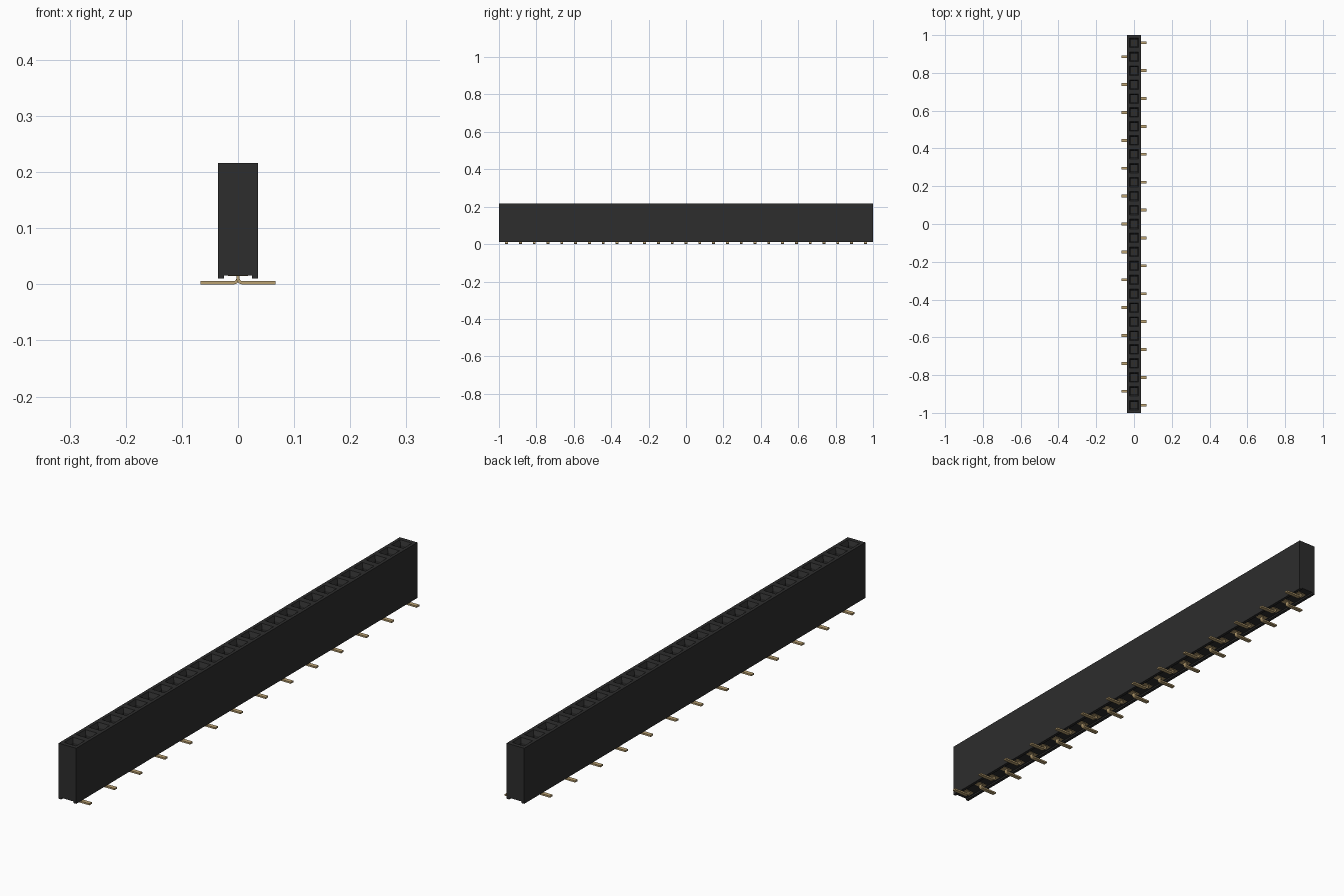
import bpy, bmesh, math
from mathutils import Matrix, Vector

cube = bpy.data.objects.get("Cube")
if cube:
    bpy.data.objects.remove(cube, do_unlink=True)

PINS = 27
PITCH = 0.0738
HALF_X = 0.036
Z_LOW, Z_CEIL, Z_TOP = 0.010, 0.016, 0.216


def material(name, color):
    m = bpy.data.materials.new(name)
    m.use_nodes = True
    m.diffuse_color = (*color, 1)
    bsdf = next(n for n in m.node_tree.nodes if n.type == 'BSDF_PRINCIPLED')
    bsdf.inputs["Base Color"].default_value = (*color, 1)
    return m


def mesh_from(bm, name, mat):
    bmesh.ops.recalc_face_normals(bm, faces=bm.faces)
    me = bpy.data.meshes.new(name)
    bm.to_mesh(me)
    bm.free()
    me.materials.append(mat)
    return me


def add_object(name, me):
    ob = bpy.data.objects.new(name, me)
    bpy.context.collection.objects.link(ob)
    return ob


def loft(bm, profile, ys):
    """Sweep an (x, z) outline through the given y stations and cap the ends."""
    rings = [[bm.verts.new((x, y, z)) for x, z in profile] for y in ys]
    n = len(profile)
    for a, b in zip(rings, rings[1:]):
        for i in range(n):
            j = (i + 1) % n
            bm.faces.new((a[i], a[j], b[j], b[i]))
    bm.faces.new(rings[0])
    bm.faces.new(rings[-1])


def box(bm, size, center):
    bmesh.ops.create_cube(bm, size=1, matrix=Matrix.Translation(center) @ Matrix.Diagonal((*size, 1)))


black = material("black plastic", (0.026, 0.026, 0.026))
gold = material("gold metal", (0.50, 0.36, 0.17))

pin_y = [(i - (PINS - 1) / 2) * PITCH for i in range(PINS)]

# Housing: bar with a channel along its underside, one cell per socket
bm = bmesh.new()
profile = [(-HALF_X, Z_LOW), (-0.025, Z_LOW), (-0.025, Z_CEIL), (0.025, Z_CEIL),
           (0.025, Z_LOW), (HALF_X, Z_LOW), (HALF_X, Z_TOP), (-HALF_X, Z_TOP)]
edges = [pin_y[0] - PITCH / 2] + [y + PITCH / 2 for y in pin_y]
loft(bm, profile, [-1.0] + edges + [1.0])
bmesh.ops.recalc_face_normals(bm, faces=bm.faces)

# Sockets: square funnel mouth leading into a narrow shaft
cells = [f for f in bm.faces if f.normal.z > 0.9 and f.calc_center_median().z > 0.2
         and abs(f.calc_center_median().y) < pin_y[-1] + 0.01]
bmesh.ops.inset_individual(bm, faces=cells, thickness=0.0165)
bmesh.ops.inset_individual(bm, faces=cells, thickness=0.010)
for f in cells:
    for v in f.verts:
        v.co.z -= 0.016
shaft = bmesh.ops.extrude_discrete_faces(bm, faces=cells)
for f in shaft["faces"]:
    for v in f.verts:
        v.co.z = 0.05
add_object("housing", mesh_from(bm, "housing", black))

# Contact: bent solder tail, seat plate in the channel and two spring leaves
bm = bmesh.new()
T, R = 0.006, 0.004
outer = [(-T / 2 + (R + T) * (1 - math.cos(a)), (R + T) * (1 - math.sin(a)))
         for a in (0, math.pi / 6, math.pi / 3, math.pi / 2)]
inner = [(T / 2 + R * (1 - math.cos(a)), T + R * (1 - math.sin(a)))
         for a in (math.pi / 2, math.pi / 3, math.pi / 6, 0)]
tail = [(-T / 2, 0.03)] + outer + [(0.067, 0), (0.067, T)] + inner + [(T / 2, 0.03)]
loft(bm, tail, [-0.0075, 0.0075])
box(bm, (0.036, 0.026, 0.002), Vector((0, 0, Z_CEIL - 0.0004)))
for s in (-1, 1):
    box(bm, (0.003, 0.012, 0.12), Vector((s * 0.006, 0, 0.10)))
contact = mesh_from(bm, "contact", gold)

# Tails alternate from side to side along the row
for i, y in enumerate(pin_y):
    ob = add_object(f"contact_{i + 1:02d}", contact)
    ob.location.y = y
    ob.rotation_euler.z = 0 if i % 2 == 0 else math.pi
